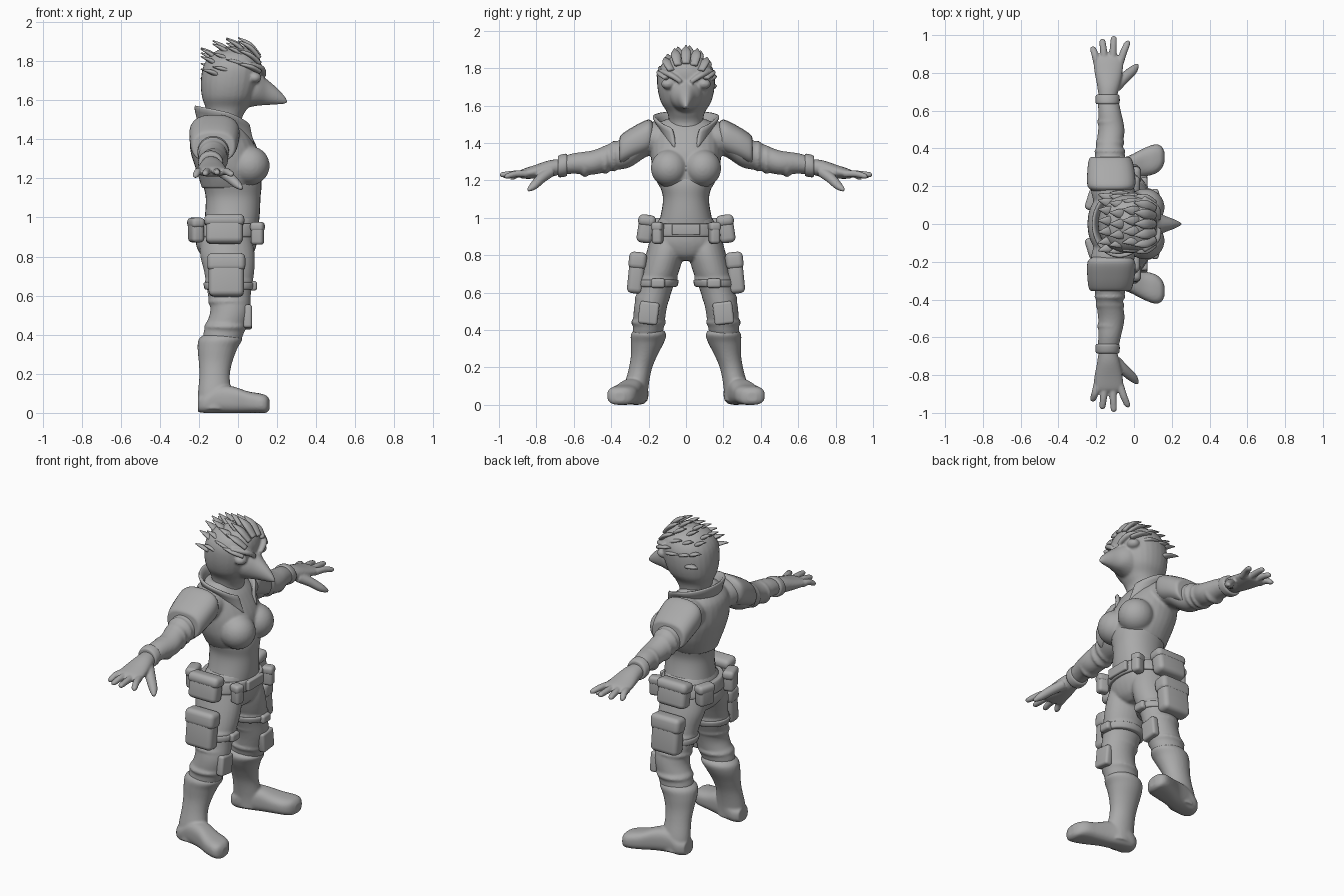
import bpy
import bmesh
from math import sin, cos, pi, radians
from mathutils import Vector, Matrix

cube = bpy.data.objects.get("Cube")
if cube:
    bpy.data.objects.remove(cube, do_unlink=True)

clay = bpy.data.materials.new("plain_grey")
clay.use_nodes = True
grey = (0.4, 0.4, 0.4, 1)
clay.diffuse_color = grey
clay.node_tree.nodes["Principled BSDF"].inputs["Base Color"].default_value = grey

X, Y, Z = Vector((1, 0, 0)), Vector((0, 1, 0)), Vector((0, 0, 1))
SIDES = (("left", 1), ("right", -1))


def spline(rings, steps=5):
    """Smooth interpolation through every ring (x, y, z, radius a, radius b)."""
    pts = [Vector(r) for r in rings]
    out = []
    for i in range(len(pts) - 1):
        p, q = pts[i], pts[i + 1]
        before, after = pts[max(i - 1, 0)], pts[min(i + 2, len(pts) - 1)]
        for k in range(steps):
            t = k / steps
            m, n = (q - before) * t / 2, (after - p) * (1 - t) / 2
            ease = t * t * (3 - 2 * t)
            out.append(p * (1 - ease) + q * ease + m * (1 - t) ** 2 - n * t * t)
    return out + [pts[-1]]


def sweep(bm, rings, axes=None, side=1, power=2, segments=28):
    """Loft ellipses or rounded boxes along a path, closed at both ends."""
    path = spline(rings)
    loops = []
    for i, ring in enumerate(path):
        centre = Vector(ring[:3])
        if axes:
            a, b = axes
        else:
            ahead = Vector(path[min(i + 1, len(path) - 1)][:3])
            behind = Vector(path[max(i - 1, 0)][:3])
            along = (ahead - behind).normalized()
            a = along.cross(Z).normalized()
            b = a.cross(along)
        loop = []
        for k in range(segments):
            c, s = cos(2 * pi * k / segments), sin(2 * pi * k / segments)
            size = (abs(c) ** power + abs(s) ** power) ** (-1 / power)
            p = centre + (a * c * ring[3] + b * s * ring[4]) * size
            loop.append(bm.verts.new((p.x, p.y * side, p.z)))
        loops.append(loop)
    for low, high in zip(loops, loops[1:]):
        for k in range(segments):
            j = (k + 1) % segments
            bm.faces.new((low[k], low[j], high[j], high[k]))
    bm.faces.new(loops[0])
    bm.faces.new(loops[-1])


def upright(bm, levels):
    """Centred loft from levels of (z, back, front, half width)."""
    sweep(bm, [((f + b) / 2, 0, z, (f - b) / 2, w) for z, b, f, w in levels], (X, Y), power=2.2)


def ball(bm, centre, radii):
    matrix = Matrix.Translation(centre) @ Matrix.Diagonal((*radii, 1))
    bmesh.ops.create_uvsphere(bm, u_segments=28, v_segments=16, radius=1, matrix=matrix)


def finish(name, bm, voxel=0, soften=4):
    bmesh.ops.recalc_face_normals(bm, faces=bm.faces)
    mesh = bpy.data.meshes.new(name)
    bm.to_mesh(mesh)
    bm.free()
    mesh.materials.append(clay)
    mesh.shade_smooth()
    obj = bpy.data.objects.new(name, mesh)
    bpy.context.collection.objects.link(obj)
    if voxel:
        fuse = obj.modifiers.new("fuse", "REMESH")
        fuse.mode = "VOXEL"
        fuse.voxel_size = voxel
        fuse.use_smooth_shade = True
        smooth = obj.modifiers.new("soften", "SMOOTH")
        smooth.iterations = soften
    return obj


def pouch(name, centre, size, tilt=0, turn=0, flap=True):
    """Soft bag with an overlapping lid."""
    bm = bmesh.new()
    w, d, h = size
    blocks = [((0, 0, 0), size)]
    if flap:
        blocks.append(((0, 0, h * 0.3), (w * 1.08, d * 1.12, h * 0.42)))
    for offset, scale in blocks:
        bmesh.ops.create_cube(bm, size=1, matrix=Matrix.Translation(offset) @ Matrix.Diagonal((*scale, 1)))
    place = Matrix.Translation(centre) @ Matrix.Rotation(turn, 4, "Z") @ Matrix.Rotation(tilt, 4, "X")
    bm.transform(place)
    obj = finish(name, bm)
    bevel = obj.modifiers.new("round", "BEVEL")
    bevel.width = min(size) * 0.32
    bevel.segments = 4
    return obj


# Head: neck, skull, beak, brows and eyes
bm = bmesh.new()
upright(bm, [(1.4, -.15, .04, .09), (1.5, -.15, .02, .09), (1.56, -.165, .05, .1),
             (1.62, -.185, .09, .135), (1.7, -.19, .115, .153), (1.78, -.175, .12, .15),
             (1.84, -.13, .095, .11), (1.875, -.06, .04, .03)])
sweep(bm, [(0, 0, 1.66, .1, .11), (.09, 0, 1.66, .085, .09), (.15, 0, 1.64, .05, .065),
           (.2, 0, 1.62, .03, .042), (.235, 0, 1.603, .015, .022), (.252, 0, 1.592, .004, .006)], (Y, Z))
for _, s in SIDES:
    sweep(bm, [(.135, .025, 1.725, .012, .012), (.115, .085, 1.765, .02, .016),
               (.05, .14, 1.785, .012, .012)], side=s)
    ball(bm, (.085, .095 * s, 1.715), (.035, .038, .028))
finish("head_and_beak", bm, .007, 3)

# Crest: rows of swept-back feathers
bm = bmesh.new()
for row, start in enumerate((.1, .04, -.03, -.09)):
    drop = (0, 0, .015, .05)[row]
    for j in range(-3, 4):
        angle = (j + (row % 2) * .3) * .38
        up, out = cos(angle), sin(angle)
        sweep(bm, [(start + .01, .115 * out, 1.69 + .135 * up - drop, .02, .012),
                   (start - .04, .145 * out, 1.69 + .195 * up - drop, .027, .013),
                   (start - .1, .165 * out, 1.69 + .23 * up - drop, .003, .003)], segments=10)
finish("crest_feathers", bm)

# Midriff, then the jacket with bust and sleeves
bm = bmesh.new()
upright(bm, [(.93, -.18, .1, .16), (1, -.17, .11, .138), (1.1, -.165, .115, .123),
             (1.18, -.18, .12, .14), (1.26, -.18, .1, .15)])
finish("midriff", bm)

bm = bmesh.new()
upright(bm, [(1.15, -.185, .1, .132), (1.2, -.2, .115, .16), (1.26, -.22, .11, .18), (1.35, -.245, .1, .188),
             (1.45, -.24, .05, .18), (1.5, -.21, .01, .15), (1.53, -.17, -.02, .1)])
for _, s in SIDES:
    ball(bm, (.06, .088 * s, 1.265), (.102, .1, .1))
    sweep(bm, [(-.1, .1, 1.42, .11, .09), (-.115, .2, 1.42, .115, .09), (-.12, .3, 1.355, .095, .085),
               (-.13, .4, 1.325, .072, .074), (-.12, .5, 1.295, .07, .065),
               (-.13, .6, 1.29, .06, .055), (-.14, .68, 1.275, .052, .046)], (X, Z), s)
    # Sleeve folds
    for y, z, r in ((.385, 1.33, .083), (.43, 1.31, .078), (.54, 1.285, .07)):
        sweep(bm, [(-.127, y - .02, z, r * .8, r * .8), (-.127, y, z, r, r),
                   (-.127, y + .02, z, r * .8, r * .8)], (X, Z), s)
finish("jacket", bm, .008, 5)

# Standing collar, open at the throat and running down into lapels
bm = bmesh.new()
columns = []
for k in range(41):
    angle = radians(24 + k * 7.8)
    c, s = cos(angle), sin(angle)
    front = max(c, 0) ** 2
    low = (-.08 + .12 * c + .07 * front, .13 * s, 1.46 - .12 * front)
    high = (-.075 + .145 * c, .178 * s, 1.545 - .03 * c - .04 * front)
    middle = (Vector(low) + Vector(high)) / 2 - Vector((.012 * c, .012 * s, 0))
    columns.append([bm.verts.new(p) for p in (low, middle, high)])
for p, q in zip(columns, columns[1:]):
    for i in range(2):
        bm.faces.new((p[i], q[i], q[i + 1], p[i + 1]))
collar = finish("collar", bm)
wall = collar.modifiers.new("thickness", "SOLIDIFY")
wall.thickness = .024
wall.offset = 0
collar.modifiers.new("round", "SUBSURF").levels = 1

# Trousers with a fold at each knee
bm = bmesh.new()
upright(bm, [(1, -.165, .105, .14), (.93, -.195, .1, .175), (.86, -.215, .095, .19),
             (.8, -.18, .07, .14), (.77, -.12, .03, .05)])
for _, s in SIDES:
    sweep(bm, [(-.06, .1, .93, .12, .08), (-.055, .11, .82, .14, .1), (-.045, .135, .72, .128, .1),
               (-.045, .165, .62, .112, .093), (-.04, .19, .52, .102, .088),
               (-.07, .2, .42, .105, .083), (-.09, .21, .34, .09, .075)], (X, Y), s)
    for x, y, z, r in ((-.045, .15, .67, .115), (-.045, .18, .57, .1), (-.065, .2, .44, .1)):
        sweep(bm, [(x, y, z - .02, r, r * .8), (x, y, z, r * 1.09, r * .95),
                   (x, y, z + .02, r, r * .8)], (X, Y), s)
finish("trousers", bm, .008, 5)

# Belt, buckle and bags
bm = bmesh.new()
upright(bm, [(.9, -.2, .1, .18), (.905, -.217, .115, .197), (.962, -.207, .118, .182), (.967, -.19, .1, .17)])
finish("belt", bm)
pouch("buckle", (.115, 0, .937), (.025, .15, .06), flap=False)

for side, s in SIDES:
    pouch(side + "_hip_pouch", (-.07, .215 * s, .94), (.19, .085, .15), .15 * s)
    pouch(side + "_thigh_pouch", (-.06, .265 * s, .705), (.18, .085, .22), .1 * s)
    pouch(side + "_front_pouch", (.1, .152 * s, .918), (.065, .055, .115), 0, .25 * s)
    pouch(side + "_rear_pouch", (-.215, .125 * s, .935), (.065, .1, .125), 0, -.3 * s)
    pouch(side + "_thigh_buckle", (.075, .15 * s, .65), (.045, .075, .05), flap=False)
    pouch(side + "_knee_pad", (.05, .2 * s, .49), (.045, .105, .12), .12 * s, flap=False)

    # Thigh strap
    bm = bmesh.new()
    sweep(bm, [(-.045, .153, .63, .11, .09), (-.045, .153, .635, .126, .107),
               (-.045, .148, .665, .13, .108), (-.045, .148, .67, .11, .09)], (X, Y), s)
    finish(side + "_thigh_strap", bm)

    # Boot: shaft with a turned cuff, and a foot turned outward
    bm = bmesh.new()
    sweep(bm, [(-.085, .2, .4, .09, .078), (-.09, .2, .375, .112, .095), (-.105, .207, .33, .102, .088),
               (-.115, .225, .26, .086, .07), (-.12, .245, .19, .078, .062),
               (-.12, .265, .1, .085, .065), (-.12, .272, .02, .085, .068)], (X, Y), s)
    sweep(bm, [(-.205, .265, .045, .045, .04), (-.17, .268, .05, .065, .05), (-.11, .272, .07, .068, .07),
               (-.03, .295, .068, .065, .068), (.05, .325, .055, .075, .055), (.11, .343, .05, .078, .05),
               (.145, .352, .045, .06, .044), (.162, .354, .042, .025, .025)], (Y, Z), s, 2.8)
    finish(side + "_boot", bm, .007, 4)

    # Shoulder pad
    bm = bmesh.new()
    sweep(bm, [(-.12, .17, 1.435, .09, .06), (-.12, .2, 1.435, .125, .09), (-.122, .28, 1.4, .125, .088),
               (-.125, .345, 1.365, .112, .08), (-.125, .355, 1.36, .09, .06)], (X, Z), s, 2.6)
    finish(side + "_shoulder_pad", bm)

    # Wrist strap
    bm = bmesh.new()
    sweep(bm, [(-.14, .635, 1.282, .045, .04), (-.14, .64, 1.282, .063, .06),
               (-.14, .68, 1.275, .062, .058), (-.14, .685, 1.275, .045, .04)], (X, Z), s)
    finish(side + "_wrist_strap", bm)

    # Hand: palm, four fingers and thumb
    bm = bmesh.new()
    sweep(bm, [(-.14, .66, 1.275, .045, .04), (-.135, .73, 1.262, .06, .045), (-.135, .81, 1.245, .075, .036),
               (-.135, .87, 1.235, .078, .026), (-.135, .89, 1.232, .06, .016)], (X, Z), s)
    for base, tip, reach, z in ((-.195, -.217, .94, 1.215), (-.155, -.167, .98, 1.225),
                                (-.113, -.107, .995, 1.23), (-.075, -.035, .97, 1.222)):
        sweep(bm, [(base, .85, 1.235, .02, .02), ((base + tip) / 2, (reach + .85) / 2, 1.234, .019, .018),
                   (tip, reach - .012, z, .016, .014), (tip, reach, z, .006, .006)], side=s, segments=14)
    sweep(bm, [(-.1, .73, 1.245, .035, .03), (-.05, .775, 1.21, .029, .027),
               (-.005, .815, 1.17, .024, .022), (.02, .845, 1.147, .009, .009)], side=s, segments=14)
    finish(side + "_hand", bm, .006, 2)
